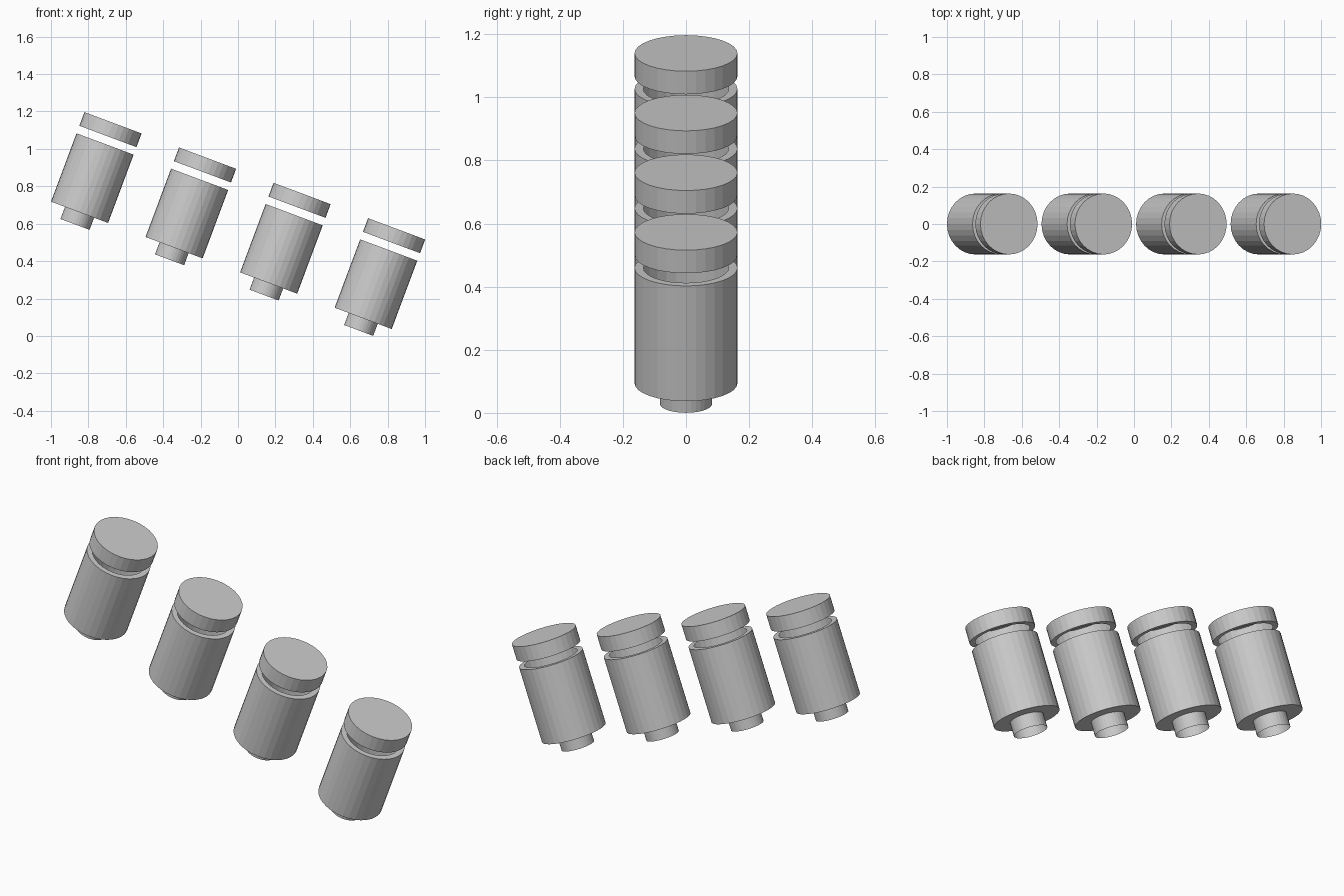
import bpy, bmesh
from math import sin, cos, tan, pi, radians

if "Cube" in bpy.data.objects:
    bpy.data.objects.remove(bpy.data.objects["Cube"])

SIDES = 32
TILT = radians(20.5)
R, NECK, PEG = 0.163, 0.135, 0.083
STEP = 0.5055


def lathe(name, profile, location):
    """Spin an (r, z) profile into an open thin shell; r = 0 ends close with a disc."""
    bm = bmesh.new()
    rings = []
    for r, z in profile:
        if r == 0:
            continue
        rings.append([bm.verts.new((r * cos(2 * pi * i / SIDES),
                                    r * sin(2 * pi * i / SIDES), z))
                      for i in range(SIDES)])
    for a, b in zip(rings, rings[1:]):
        for i in range(SIDES):
            j = (i + 1) % SIDES
            bm.faces.new((a[i], a[j], b[j], b[i]))
    if profile[-1][0] == 0:
        bm.faces.new(rings[-1])
    mesh = bpy.data.meshes.new(name)
    bm.to_mesh(mesh)
    bm.free()
    obj = bpy.data.objects.new(name, mesh)
    obj.location = location
    obj.rotation_euler = (0, TILT, 0)
    bpy.context.collection.objects.link(obj)
    return obj


# Canister: open bottom peg, shoulder, wall and rim around the open mouth
canister = [(PEG, -0.069), (PEG, 0), (R, 0), (R, 0.39), (NECK, 0.39)]
# Lid floating above the mouth, open underneath inside its rim
lid = [(NECK, 0.433), (R, 0.433), (R, 0.511), (0, 0.511)]

# Row of four, stepping down to the right along the tilt
for n in range(4):
    loc = (-0.8473 + n * STEP, 0, 0.661 - n * STEP * tan(TILT))
    lathe(f"canister_{n + 1}", canister, loc)
    lathe(f"lid_{n + 1}", lid, loc)
